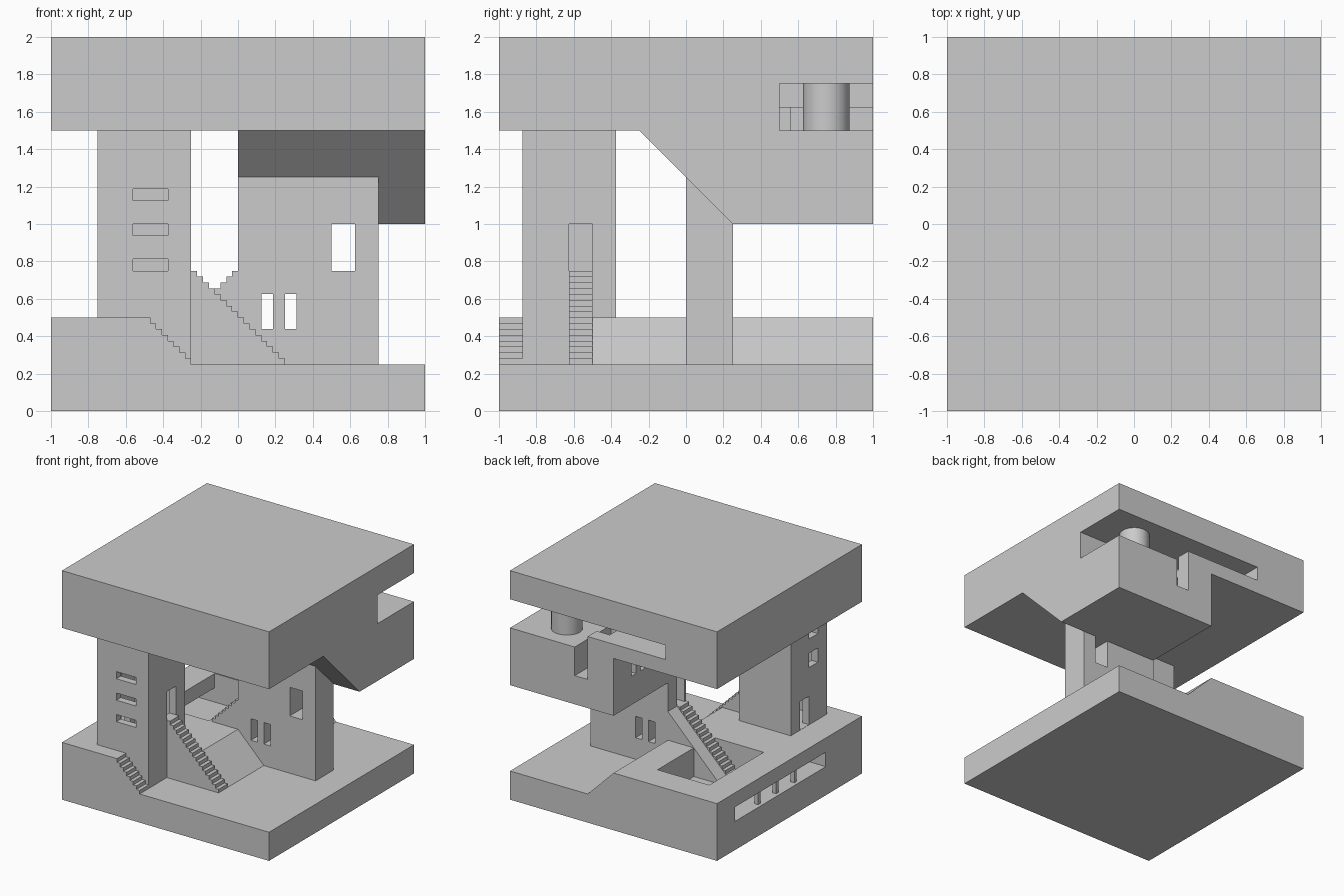
import bpy, bmesh

if "Cube" in bpy.data.objects:
    bpy.data.objects.remove(bpy.data.objects["Cube"])

STEP = 0.03125


def finish(name, bm):
    bmesh.ops.recalc_face_normals(bm, faces=bm.faces)
    me = bpy.data.meshes.new(name)
    bm.to_mesh(me)
    bm.free()
    ob = bpy.data.objects.new(name, me)
    bpy.context.collection.objects.link(ob)
    return ob


def prism(name, profile, a, b, axis='y'):
    """Extrude an (x,z) profile along y, or a (y,z) profile along x."""
    bm = bmesh.new()
    put = (lambda u, v, t: (u, t, v)) if axis == 'y' else (lambda u, v, t: (t, u, v))
    rings = [[bm.verts.new(put(u, v, t)) for u, v in profile] for t in (a, b)]
    n = len(profile)
    for ring in rings:
        bm.faces.new(ring)
    for i in range(n):
        j = (i + 1) % n
        bm.faces.new((rings[0][i], rings[0][j], rings[1][j], rings[1][i]))
    return finish(name, bm)


def box(name, x0, x1, y0, y1, z0, z1):
    return prism(name, [(x0, z0), (x1, z0), (x1, z1), (x0, z1)], y0, y1)


def combine(ob, other, op):
    mod = ob.modifiers.new("bool", 'BOOLEAN')
    mod.operation, mod.solver, mod.object = op, 'EXACT', other
    bpy.context.view_layer.objects.active = ob
    bpy.ops.object.modifier_apply(modifier=mod.name)
    bpy.data.objects.remove(other, do_unlink=True)


def cut(ob, *dims):
    combine(ob, box("cutter", *dims), 'DIFFERENCE')


def stair_profile(x_top, z_top, n, side, x_back=None):
    """Solid stair descending from (x_top, z_top) towards side (+1 or -1)."""
    pts = []
    for i in range(n):
        z = z_top - STEP * i
        pts += [(x_top + side * STEP * i, z), (x_top + side * STEP * (i + 1), z)]
    z_bot = z_top - STEP * n
    pts += [(x_top + side * STEP * n, z_bot), (x_top, z_bot)]
    if x_back is not None:
        pts[-1] = (x_back, z_bot)
        pts.append((x_back, z_top))
    return pts


# Base: low slab, raised terrace with ramp, tower footing and corner steps
base = box("base", -1, 1, -1, 1, 0, 0.25)
combine(base, prism("terrace", [(-1, 0.1), (0.25, 0.1), (0.25, 0.25), (0, 0.5), (-1, 0.5)],
                    -0.5, 1), 'UNION')
combine(base, box("footing", -1, -0.25, -0.875, -0.5, 0.1, 0.5), 'UNION')
combine(base, prism("corner_steps", stair_profile(-0.5, 0.5, 8, 1, -1), -1, -0.875), 'UNION')

# Sunken court and the colonnaded gallery opening on the left side
cut(base, -0.75, -0.25, 0, 0.75, 0.25, 0.6)
cut(base, -1.1, -0.7, -0.5, 0.75, 0.25, 0.375)
for i, y in enumerate((-0.125, 0.125, 0.375)):
    box(f"gallery_column_{i}", -0.97, -0.935, y - 0.016, y + 0.016, 0.25, 0.375)

# Stairs to the tower, and stairs with a sloped side from the court to the wing
prism("front_stairs", stair_profile(-0.25, 0.75, 16, 1), -0.625, -0.5)
prism("court_stairs", stair_profile(0, 0.75, 16, -1), 0, 0.125)
prism("court_stair_ramp", [(0, 0.75), (-0.5, 0.25), (0, 0.25)], 0.125, 0.25)

# Hollow tower with three front slots, two doors and two left windows
tower = box("tower", -0.75, -0.25, -0.875, -0.375, 0.5, 1.5)
cut(tower, -0.6875, -0.3125, -0.8125, -0.4375, 0.502, 1.48)
for z in (0.75, 0.9375, 1.125):
    cut(tower, -0.5625, -0.375, -0.9, -0.8, z, z + 0.0625)
cut(tower, -0.33, -0.2, -0.625, -0.5, 0.75, 1.0)
cut(tower, -0.8, -0.67, -0.625, -0.5, 0.502, 0.75)
for z in (1.0, 1.25):
    cut(tower, -0.8, -0.67, -0.75, -0.625, z, z + 0.125)

# Narrow wing under the overhang, with through windows and an end door
wing = prism("wing", [(0, 0.25), (0.25, 0.25), (0.25, 1.0), (0, 1.25)], 0, 0.75, 'x')
for x0, x1, z0, z1 in ((0.125, 0.1875, 0.4375, 0.625), (0.25, 0.3125, 0.4375, 0.625),
                       (0.5, 0.625, 0.75, 1.0)):
    cut(wing, x0, x1, -0.1, 0.3, z0, z1)
cut(wing, -0.1, 0.1, 0.02, 0.125, 0.75, 1.0)

# Hanging block with sloped underside, back channel, room and side windows
block = prism("hanging_block", [(-0.25, 1.5), (0.25, 1.0), (1, 1.0), (1, 1.5)], 0, 1, 'x')
cut(block, 0.25, 0.375, 0.5, 1.1, 1.25, 1.6)
cut(block, 0.0625, 0.3, 0.52, 0.86, 1.25, 1.4375)
for y in (0.5625, 0.6875):
    cut(block, -0.1, 0.1, y, y + 0.0625, 1.25, 1.4375)

# Roof slab with the open corner loggia
roof = box("roof", -1, 1, -1, 1, 1.5, 2)
cut(roof, -0.5, 1.1, 0.5, 1.1, 1.625, 1.75)
cut(roof, 0.25, 1.1, 0.5, 1.1, 1.4, 1.7)
cut(roof, 0.125, 0.3, 0.5625, 0.875, 1.4, 1.7)

# Round loggia column
bm = bmesh.new()
bmesh.ops.create_cone(bm, cap_ends=True, segments=32, radius1=0.125, radius2=0.125, depth=0.25)
bmesh.ops.translate(bm, verts=bm.verts, vec=(0.625, 0.75, 1.625))
column = finish("round_column", bm)
bpy.ops.object.select_all(action='DESELECT')
column.select_set(True)
bpy.context.view_layer.objects.active = column
bpy.ops.object.shade_smooth_by_angle()
